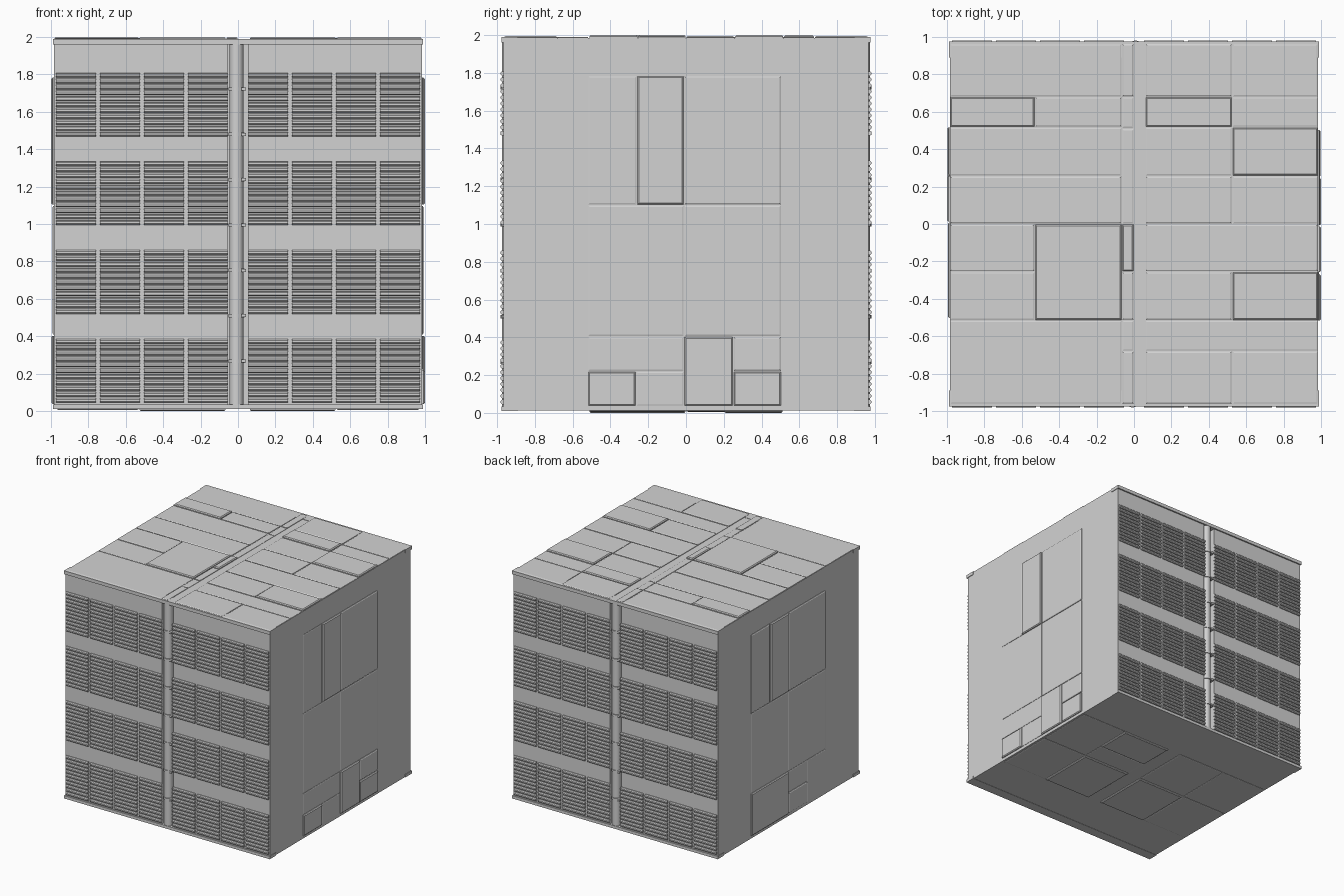
import bpy, bmesh, math
from mathutils import Matrix, Vector

if "Cube" in bpy.data.objects:
    bpy.data.objects.remove(bpy.data.objects["Cube"])

grey = bpy.data.materials.new("light grey metal")
grey.diffuse_color = (0.65, 0.65, 0.65, 1)
grey.use_nodes = True
grey.node_tree.nodes["Principled BSDF"].inputs["Base Color"].default_value = grey.diffuse_color

X, Y, Z0, Z1 = 0.985, 0.965, 0.012, 1.986   # core body limits


def finish(name, bm):
    bmesh.ops.recalc_face_normals(bm, faces=bm.faces)
    me = bpy.data.meshes.new(name)
    bm.to_mesh(me)
    bm.free()
    me.materials.append(grey)
    ob = bpy.data.objects.new(name, me)
    bpy.context.collection.objects.link(ob)
    return ob


def add_box(bm, lo, hi):
    lo, hi = Vector(lo), Vector(hi)
    m = Matrix.Translation((lo + hi) / 2) @ Matrix.Diagonal((*(hi - lo), 1))
    bmesh.ops.create_cube(bm, size=1, matrix=m)


def add_prism(bm, profile, x0, x1):
    """Extrude a (y, z) outline along x."""
    f = bm.faces.new([bm.verts.new((x0, y, z)) for y, z in profile])
    new = bmesh.ops.extrude_face_region(bm, geom=[f])["geom"]
    vs = [v for v in new if isinstance(v, bmesh.types.BMVert)]
    bmesh.ops.translate(bm, verts=vs, vec=(x1 - x0, 0, 0))


def plates(name, rows, to_world):
    """Chamfered cladding plates; rows are u0, u1, v0, v1, height."""
    bm = bmesh.new()
    for u0, u1, v0, v1, h in rows:
        g, c = 0.003, 0.007
        rings = []
        for inset, height in ((g, -0.004), (g, h * 0.5), (g + c, h)):
            a, b, p, q = u0 + inset, u1 - inset, v0 + inset, v1 - inset
            rings.append([bm.verts.new(to_world(u, v, height))
                          for u, v in ((a, p), (b, p), (b, q), (a, q))])
        for r, s in zip(rings, rings[1:]):
            for i in range(4):
                j = (i + 1) % 4
                bm.faces.new((r[i], r[j], s[j], s[i]))
        bm.faces.new(rings[0][::-1])
        bm.faces.new(rings[-1])
    return finish(name, bm)


# main body: two halves with a recessed core forming the pipe channels
bm = bmesh.new()
for s in (-1, 1):
    xs = sorted((s * 0.055, s * X))
    add_box(bm, (xs[0], -Y, Z0), (xs[1], Y, Z1))
add_box(bm, (-0.055, -0.905, Z0), (0.055, 0.905, Z1))
finish("main_body", bm)

# top and bottom edge trims, front and back
bm = bmesh.new()
for s in (-1, 1):
    ys = sorted((s * 0.89, s * 0.977))
    add_box(bm, (-0.99, ys[0], 1.96), (0.99, ys[1], 1.989))
    add_box(bm, (-0.99, ys[0], 0.01), (0.99, ys[1], 0.035))
finish("edge_trims", bm)


# louvred panels, channel edges, pipe and clamps for one face (turned for the back)
def service_face(side, angle):
    turn = Matrix.Rotation(angle, 4, 'Z')
    slats = 11
    bm = bmesh.new()
    for zb in (0.043, 0.518, 0.993, 1.466):
        pitch = 0.347 / slats
        for sx in (-1, 1):
            for c in range(4):
                a = 0.053 + c * 0.2355
                x0, x1 = sorted((sx * a, sx * (a + 0.214)))
                for k in range(slats):
                    z = zb + k * pitch
                    add_prism(bm, [(-Y + 0.004, z + 0.002), (-Y - 0.009, z + 0.002),
                                   (-Y - 0.016, z + 0.009), (-Y - 0.016, z + 0.020),
                                   (-Y - 0.009, z + 0.027), (-Y + 0.004, z + 0.027)], x0, x1)
    finish(side + "_louvre_slats", bm).data.transform(turn)

    # vertical pipe
    bm = bmesh.new()
    bmesh.ops.create_cone(bm, cap_ends=True, segments=20, radius1=0.037, radius2=0.037,
                          depth=1.94, matrix=Matrix.Translation((-0.008, -0.938, 0.99)))
    pipe = finish(side + "_pipe", bm)

    # pipe clamps with a small side bracket
    bm = bmesh.new()
    for k in range(7):
        z = 0.267 + k * 0.2425
        bmesh.ops.create_cone(bm, cap_ends=True, segments=20, radius1=0.043, radius2=0.043,
                              depth=0.018, matrix=Matrix.Translation((-0.008, -0.938, z)))
        add_box(bm, (0.02, -0.975, z - 0.008), (0.044, -0.90, z + 0.008))
    clamps = finish(side + "_pipe_clamps", bm)
    for ob in (pipe, clamps):
        ob.data.transform(turn)
        for p in ob.data.polygons:
            p.use_smooth = abs(p.normal.z) < 0.5 and len(p.vertices) == 4 and ob is pipe


service_face("front", 0)
service_face("back", math.pi)

# roof plates
L, M, A, B, C, D, R = -0.985, -0.53, -0.065, 0.0, 0.06, 0.525, 0.985
lo, mid, hi = 0.005, 0.009, 0.014
roof = [
    (L, A, 0.68, Y, lo), (L, M, 0.517, 0.68, hi), (M, A, 0.517, 0.68, mid),
    (L, A, 0.257, 0.517, lo), (L, A, 0.0, 0.257, mid),
    (L, M, -0.255, 0.0, mid), (L, M, -0.515, -0.255, lo), (M, A, -0.515, 0.0, hi),
    (L, A, -Y, -0.515, lo),
    (A, B, 0.68, Y, mid), (A, B, 0.51, 0.68, lo), (A, B, 0.0, 0.51, lo),
    (A, B, -0.255, 0.0, hi), (A, B, -0.515, -0.255, mid), (A, B, -0.68, -0.515, lo),
    (A, B, -Y, -0.68, mid),
    (C, D, 0.68, Y, mid), (D, R, 0.68, Y, lo), (C, D, 0.517, 0.68, hi), (D, R, 0.517, 0.68, lo),
    (C, D, 0.257, 0.517, lo), (D, R, 0.257, 0.517, hi), (C, D, 0.0, 0.257, mid),
    (D, R, 0.0, 0.257, lo), (C, R, -0.255, 0.0, mid), (C, D, -0.515, -0.255, mid),
    (D, R, -0.515, -0.255, hi), (C, R, -0.68, -0.515, lo), (C, D, -Y, -0.68, mid),
    (D, R, -Y, -0.68, lo)]
plates("roof_plates", roof, lambda u, v, h: (u, v, Z1 + h))

# side plates: shared upper layout, different lower rows
upper = [
    (-0.52, -0.26, 1.1, 1.785, lo), (-0.26, -0.01, 1.1, 1.785, 0.015), (-0.01, 0.505, 1.1, 1.785, mid),
    (-0.52, -0.01, 0.405, 1.1, lo), (-0.01, 0.505, 0.405, 1.1, 0.006)]
right_low = [
    (-0.52, -0.265, 0.035, 0.22, 0.014), (-0.265, -0.01, 0.035, 0.22, lo),
    (-0.52, -0.01, 0.22, 0.405, lo), (-0.01, 0.25, 0.035, 0.405, 0.015),
    (0.25, 0.505, 0.22, 0.405, mid), (0.25, 0.505, 0.035, 0.22, 0.013)]
left_low = [
    (-0.52, -0.01, 0.035, 0.405, 0.013), (-0.01, 0.25, 0.22, 0.405, lo),
    (-0.01, 0.25, 0.035, 0.22, mid), (0.25, 0.505, 0.035, 0.405, lo)]
plates("right_side_plates", upper + right_low, lambda u, v, h: (X + h, u, v))
# left side is the right side turned half a turn
left_upper = [(a, b, p, q, max(h, 0.009) if a < -0.1 and p > 1 else h) for a, b, p, q, h in upper]
plates("left_side_plates", left_upper + left_low, lambda u, v, h: (-X - h, -u, v))

# underside plates
under = [
    (C, D, -0.515, 0.0, 0.012), (C, D, 0.2, 0.515, 0.012), (M, A, -0.515, 0.0, 0.012),
    (M, A, 0.0, 0.515, 0.006), (C, D, 0.0, 0.2, 0.005), (D, 0.97, -0.515, 0.0, 0.006),
    (D, 0.97, 0.0, 0.515, 0.005), (-0.97, M, 0.0, 0.515, 0.005), (-0.97, M, -0.515, 0.0, 0.006)]
plates("underside_plates", under, lambda u, v, h: (u, v, Z0 - h))
